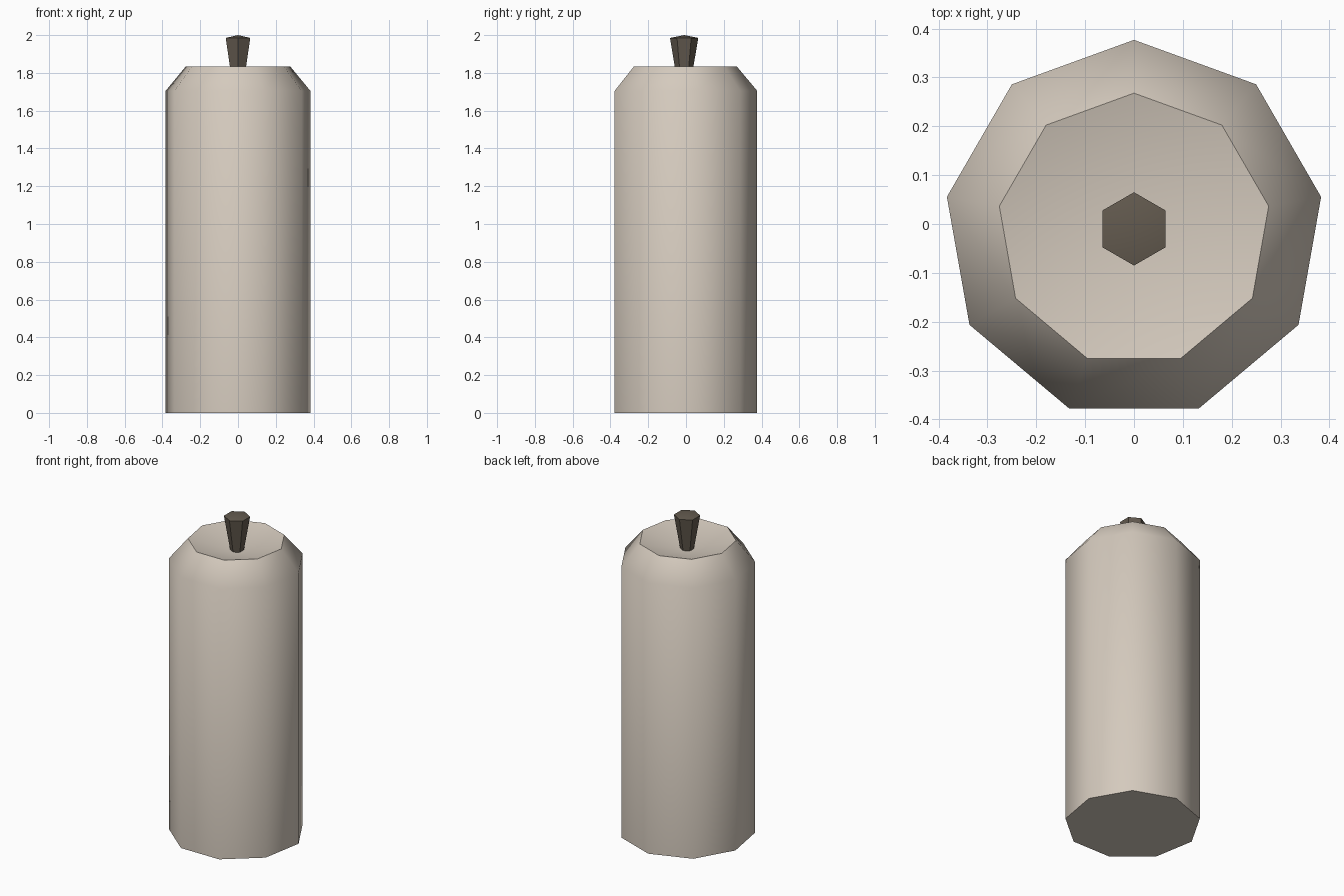
import bpy, bmesh, math

if "Cube" in bpy.data.objects:
    bpy.data.objects.remove(bpy.data.objects["Cube"])


def material(name, rgb):
    m = bpy.data.materials.new(name)
    m.diffuse_color = (*rgb, 1)
    m.use_nodes = True
    m.node_tree.nodes["Principled BSDF"].inputs["Base Color"].default_value = m.diffuse_color
    return m


def lathe(name, rings, sides, cy, mat, angle):
    """Stack of (radius, z) rings with a vertex towards +y; radius 0 is an apex."""
    bm = bmesh.new()
    loops = []
    for r, z in rings:
        if r == 0:
            loops.append([bm.verts.new((0, cy, z))] * sides)
        else:
            loops.append([bm.verts.new((-r * math.sin(math.tau * i / sides),
                                        cy + r * math.cos(math.tau * i / sides), z))
                          for i in range(sides)])
    bm.faces.new(loops[0][::-1])
    for a, b in zip(loops, loops[1:]):
        for i in range(sides):
            j = (i + 1) % sides
            quad = list(dict.fromkeys((a[i], a[j], b[j], b[i])))
            bm.faces.new(quad)
    bmesh.ops.recalc_face_normals(bm, faces=bm.faces)
    me = bpy.data.meshes.new(name)
    bm.to_mesh(me)
    bm.free()
    me.materials.append(mat)
    ob = bpy.data.objects.new(name, me)
    bpy.context.collection.objects.link(ob)
    bpy.ops.object.select_all(action='DESELECT')
    ob.select_set(True)
    bpy.context.view_layer.objects.active = ob
    bpy.ops.object.shade_smooth_by_angle(angle=math.radians(angle))
    return ob


wax = material("cream_wax", (0.66, 0.59, 0.51))
char = material("dark_wick", (0.125, 0.103, 0.078))

# Candle body: straight sides, sloped shoulder, shallow melted hollow
lathe("candle_body", [(0.389, 0), (0.389, 1.705), (0.28, 1.835), (0, 1.765)], 9, -0.012, wax, 50)

# Wick: flared hexagonal stub with a slightly peaked tip
lathe("wick", [(0.036, 1.755), (0.075, 1.985), (0, 2.0)], 6, -0.01, char, 50)
